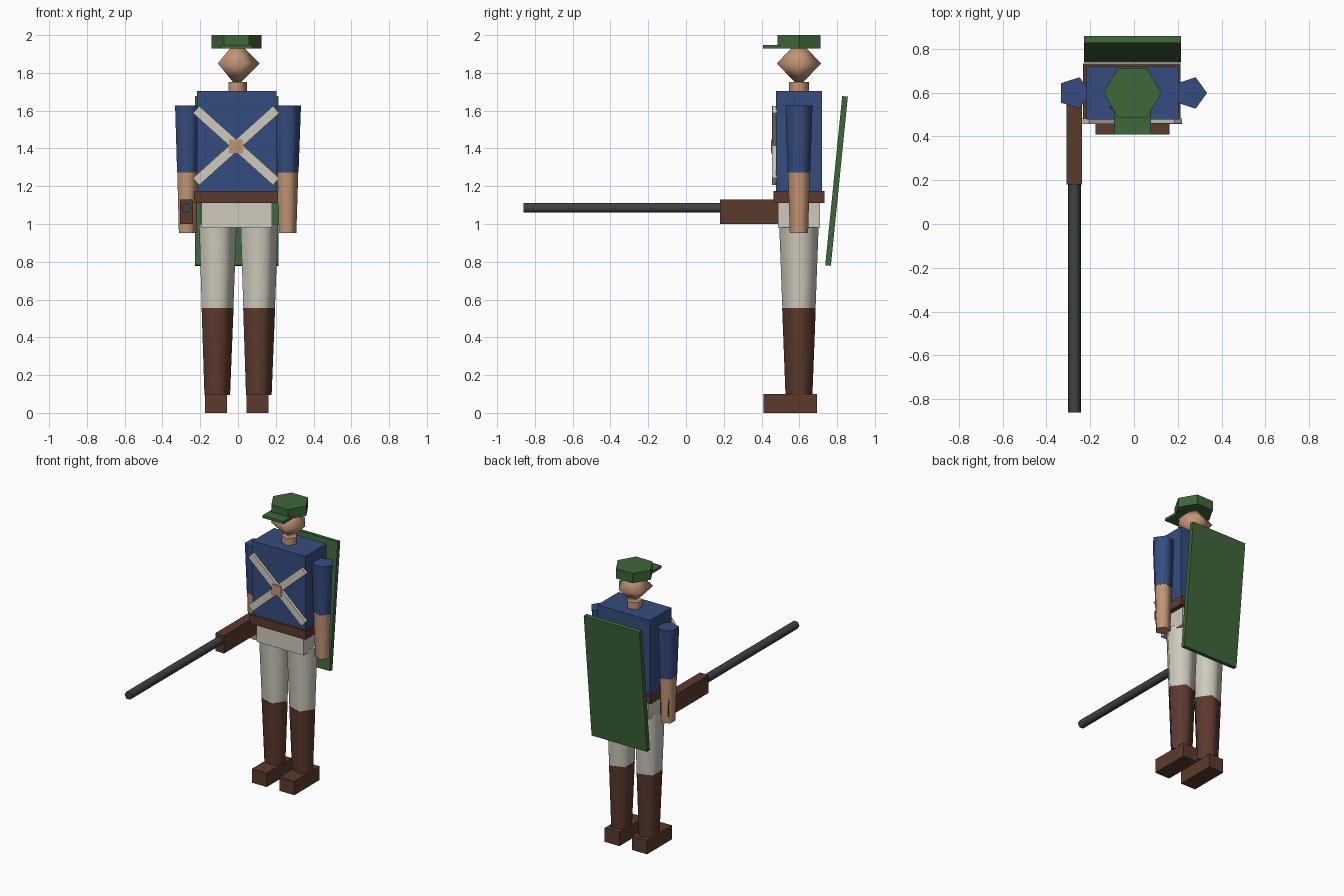
import bpy, bmesh
from math import cos, sin, pi, radians
from mathutils import Matrix

if "Cube" in bpy.data.objects:
    bpy.data.objects.remove(bpy.data.objects["Cube"])

CX, CY = -0.007, 0.598   # body axis


def material(name, rgb):
    m = bpy.data.materials.new(name)
    m.use_nodes = True
    m.diffuse_color = (*rgb, 1)
    m.node_tree.nodes["Principled BSDF"].inputs["Base Color"].default_value = (*rgb, 1)
    return m


blue = material("coat blue", (0.036, 0.073, 0.21))
skin = material("skin tan", (0.54, 0.30, 0.175))
cloth = material("off white cloth", (0.62, 0.59, 0.51))
leather = material("brown leather", (0.105, 0.042, 0.026))
green = material("dark green", (0.047, 0.135, 0.042))
metal = material("gun metal", (0.045, 0.055, 0.056))


def make_object(name, bm, mat, loc, rot=(0, 0, 0)):
    bmesh.ops.recalc_face_normals(bm, faces=bm.faces)
    me = bpy.data.meshes.new(name)
    bm.to_mesh(me)
    bm.free()
    me.materials.append(mat)
    ob = bpy.data.objects.new(name, me)
    ob.location, ob.rotation_euler = loc, rot
    bpy.context.collection.objects.link(ob)
    return ob


def box(name, mat, size, loc, rot=(0, 0, 0)):
    bm = bmesh.new()
    bmesh.ops.create_cube(bm, size=1, matrix=Matrix.Diagonal((*size, 1)))
    return make_object(name, bm, mat, loc, rot)


def turned(name, mat, sides, profile, loc, rot=(0, 0, 0), smooth=75):
    """Stack of regular polygons from (radius, height) pairs; radius 0 is a tip."""
    bm = bmesh.new()
    rings = []
    for r, z in profile:
        n = sides if r else 1
        rings.append([bm.verts.new((r * cos(2 * pi * i / n), r * sin(2 * pi * i / n), z))
                      for i in range(n)])
    for a, b in zip(rings, rings[1:]):
        for i in range(sides):
            j = (i + 1) % sides
            quad = [a[i % len(a)], a[j % len(a)], b[j % len(b)], b[i % len(b)]]
            bm.faces.new(list(dict.fromkeys(quad)))
    for ring in (rings[0], rings[-1]):
        if len(ring) > 1:
            bm.faces.new(ring)
    ob = make_object(name, bm, mat, loc, rot)
    if smooth:
        bpy.ops.object.select_all(action='DESELECT')
        ob.select_set(True)
        bpy.context.view_layer.objects.active = ob
        bpy.ops.object.shade_smooth_by_angle(angle=radians(smooth))
    return ob


# Legs and arms
for side, s in (("left", 1), ("right", -1)):
    leg = (CX + 0.11 * s, CY, 0)
    arm = (CX + 0.265 * s, CY, 0)
    box(side + "_shoe", leather, (0.118, 0.285, 0.1), (leg[0], 0.552, 0.05))
    turned(side + "_boot", leather, 5, [(0.075, 0.095), (0.0935, 0.555)], leg)
    turned(side + "_trouser_leg", cloth, 5, [(0.0925, 0.555), (0.11, 1.0)], leg)
    turned(side + "_sleeve", blue, 5, [(0.0625, 1.273), (0.0755, 1.628)], arm)
    turned(side + "_forearm", skin, 5, [(0.051, 0.952), (0.061, 1.275)], arm)

# Body
box("hips", cloth, (0.375, 0.222, 0.133), (CX, CY, 1.047))
box("waist_belt", leather, (0.444, 0.27, 0.064), (CX - 0.003, CY, 1.143))
box("torso", blue, (0.42, 0.242, 0.533), (CX, CY, 1.437))

# Crossed straps and buckle
for name, s in (("strap_a", 1), ("strap_b", -1)):
    box(name, cloth, (0.57, 0.024, 0.05), (CX - 0.003, 0.469 - 0.0005 * s, 1.415),
        (0, radians(42) * s, 0))
box("strap_buckle", skin, (0.075, 0.025, 0.075), (CX - 0.003, 0.4625, 1.411))

# Head and cap
turned("neck", skin, 5, [(0.055, 1.69), (0.055, 1.752)], (CX, CY, 0))
turned("head", skin, 5, [(0, 1.727), (0.123, 1.85), (0, 1.973)], (CX, CY, 0), smooth=85)
turned("cap", green, 6, [(0.132, 1.93), (0.132, 2.0)], (CX, CY, 0), smooth=0)
box("cap_peak", green, (0.17, 0.16, 0.018), (CX, 0.488, 1.938))

# Board carried on the back
box("back_board", green, (0.443, 0.03, 0.9), (CX, 0.797, 1.228), (-0.1, 0, 0))

# Long gun held in the right hand
gun_x = CX - 0.265
box("gun_stock", leather, (0.07, 0.455, 0.128), (gun_x, 0.4075, 1.065))
turned("gun_barrel", metal, 6, [(0.029, -0.25), (0.029, 0.86)],
       (gun_x, 0, 1.085), (pi / 2, 0, 0))
